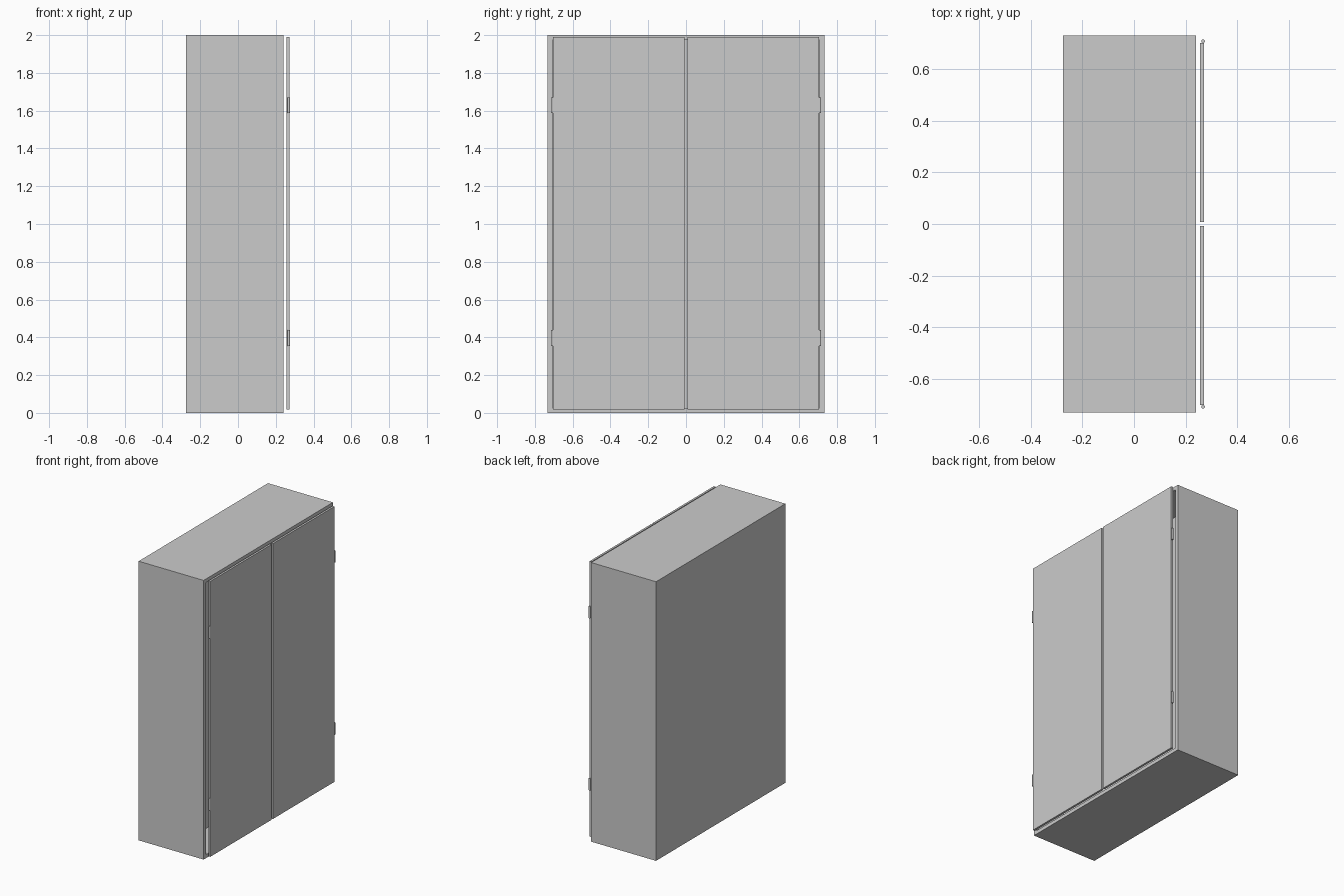
import bpy
import bmesh
from mathutils import Matrix, Vector

if "Cube" in bpy.data.objects:
    bpy.data.objects.remove(bpy.data.objects["Cube"])


def add_object(name, bm):
    bmesh.ops.recalc_face_normals(bm, faces=bm.faces)
    mesh = bpy.data.meshes.new(name)
    bm.to_mesh(mesh)
    bm.free()
    obj = bpy.data.objects.new(name, mesh)
    bpy.context.collection.objects.link(obj)
    return obj


def box_bmesh(lo, hi):
    lo, hi = Vector(lo), Vector(hi)
    bm = bmesh.new()
    bmesh.ops.create_cube(
        bm, size=1,
        matrix=Matrix.Translation((lo + hi) / 2) @ Matrix.Diagonal((*(hi - lo), 1)))
    return bm


# Cabinet body: a box with a framed recess on the door side
RIM, RECESS = 0.036, 0.23
bm = box_bmesh((-0.275, -0.732, 0), (0.24, 0.732, 2))
bm.faces.ensure_lookup_table()
front = max(bm.faces, key=lambda f: f.calc_center_median().x)
bmesh.ops.inset_region(bm, faces=[front], thickness=RIM)
pocket = bmesh.ops.extrude_discrete_faces(bm, faces=[front])["faces"][0]
bmesh.ops.translate(bm, verts=pocket.verts, vec=(-RECESS, 0, 0))
add_object("cabinet_body", bm)

for side, label in ((-1, "left"), (1, "right")):
    # Door slab, standing just clear of the body
    y0, y1 = sorted((side * 0.007, side * 0.703))
    add_object(f"{label}_door", box_bmesh((0.257, y0, 0.017), (0.272, y1, 1.99)))

    # Hinge barrels on the outer edge of the door
    for z, level in ((0.396, "lower"), (1.629, "upper")):
        bm = bmesh.new()
        bmesh.ops.create_cone(
            bm, cap_ends=True, segments=16, radius1=0.007, radius2=0.007,
            depth=0.084, matrix=Matrix.Translation((0.268, side * 0.709, z)))
        hinge = add_object(f"{label}_{level}_hinge", bm)
        bpy.ops.object.select_all(action="DESELECT")
        hinge.select_set(True)
        bpy.context.view_layer.objects.active = hinge
        bpy.ops.object.shade_smooth_by_angle()
